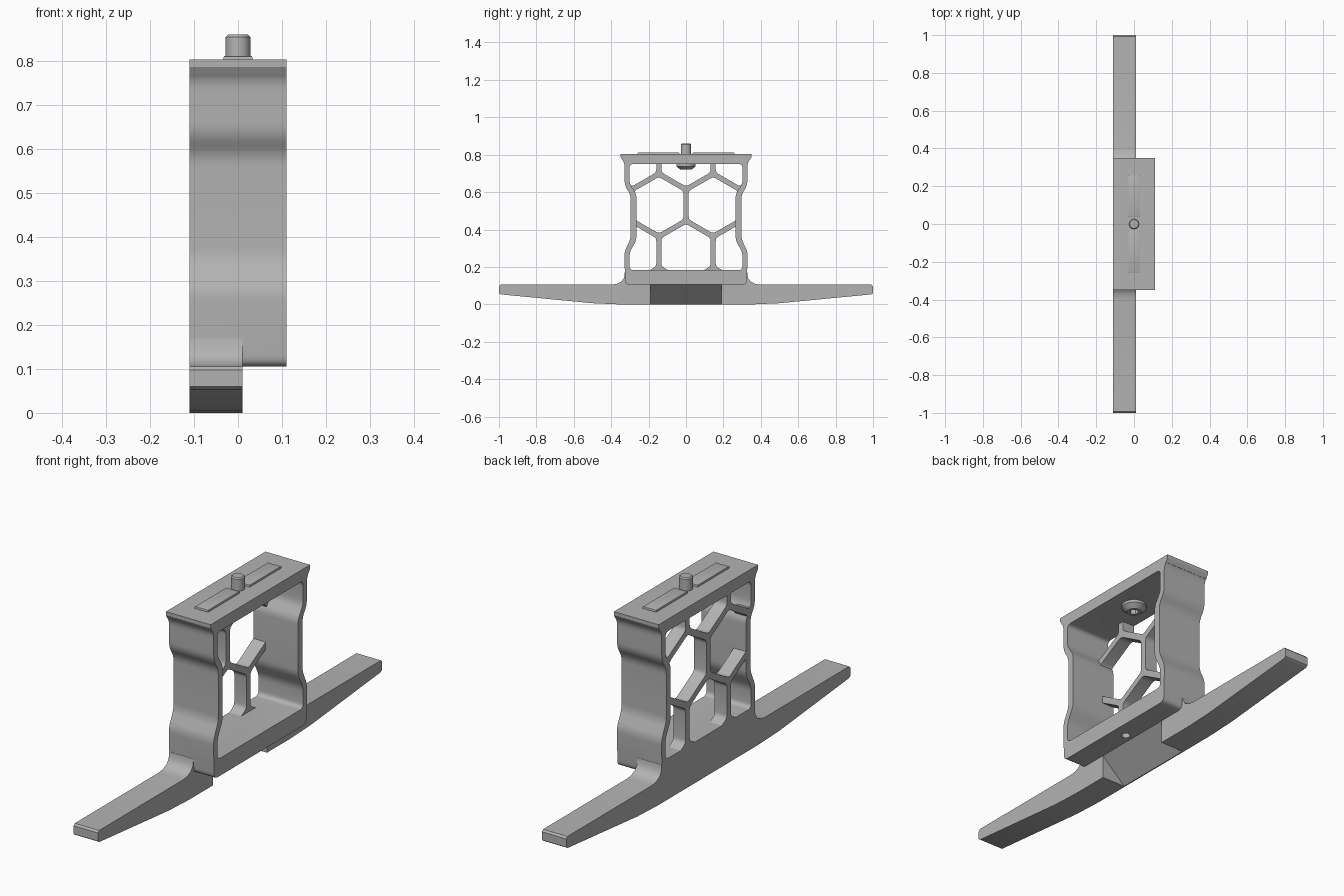
import bpy, bmesh, math
from mathutils import Vector, Matrix

old = bpy.data.objects.get("Cube")
if old:
    bpy.data.objects.remove(old, do_unlink=True)

grey = bpy.data.materials.new("satin_grey")
grey.use_nodes = True
grey.diffuse_color = (0.45, 0.45, 0.45, 1)
grey.node_tree.nodes["Principled BSDF"].inputs["Base Color"].default_value = grey.diffuse_color


def add_object(name, bm):
    bmesh.ops.recalc_face_normals(bm, faces=bm.faces)
    mesh = bpy.data.meshes.new(name)
    bm.to_mesh(mesh)
    bm.free()
    mesh.materials.append(grey)
    obj = bpy.data.objects.new(name, mesh)
    bpy.context.collection.objects.link(obj)
    return obj


def mirrored(half):
    """Complete a symmetric (y, z) outline listed along its +y half."""
    return half + [(-y, z) for y, z in reversed(half)]


def rounded(points, radius, steps=5):
    """Soften every corner of an outline."""
    pts = [Vector(p) for p in points]
    out = []
    for i, p in enumerate(pts):
        ends = []
        for q in (pts[i - 1], pts[(i + 1) % len(pts)]):
            d = q - p
            ends.append(p + d.normalized() * min(radius, 0.45 * d.length))
        a, b = ends
        for k in range(steps + 1):
            t = k / steps
            out.append(a * (1 - t) ** 2 + p * 2 * t * (1 - t) + b * t * t)
    return out


def add_prism(bm, outline, x0, x1):
    low = [bm.verts.new((x0, p[0], p[1])) for p in outline]
    high = [bm.verts.new((x1, p[0], p[1])) for p in outline]
    bm.faces.new(low)
    bm.faces.new(high)
    for i in range(len(low)):
        bm.faces.new((low[i - 1], low[i], high[i], high[i - 1]))


def prism(name, outline, x0, x1):
    bm = bmesh.new()
    add_prism(bm, outline, x0, x1)
    return add_object(name, bm)


def add_cone(bm, r_low, r_high, z0, z1, x=0, sides=40):
    bmesh.ops.create_cone(bm, cap_ends=True, segments=sides, radius1=r_low, radius2=r_high,
                          depth=z1 - z0, matrix=Matrix.Translation((x, 0, (z0 + z1) / 2)))


def cone(name, *args, **kw):
    bm = bmesh.new()
    add_cone(bm, *args, **kw)
    return add_object(name, bm)


def combine(target, other, operation):
    mod = target.modifiers.new("combine", "BOOLEAN")
    mod.operation = operation
    mod.solver = "EXACT"
    mod.object = other
    bpy.context.view_layer.objects.active = target
    bpy.ops.object.modifier_apply(modifier=mod.name)
    bpy.data.objects.remove(other, do_unlink=True)


LEFT, RIGHT, LEG_EDGE = -0.11, 0.11, 0.01

# Waisted box frame: outer shell minus its opening
shell = mirrored([(0.325, 0.105), (0.33, 0.28), (0.296, 0.35), (0.296, 0.585),
                  (0.328, 0.635), (0.328, 0.755), (0.35, 0.785), (0.35, 0.803)])
opening = mirrored([(0.302, 0.183), (0.302, 0.275), (0.265, 0.345), (0.265, 0.59),
                    (0.302, 0.645), (0.302, 0.75)])
frame = prism("frame", rounded(shell, 0.025)[:], LEFT, RIGHT)
combine(frame, prism("opening", rounded(opening, 0.022), -0.2, 0.2), "DIFFERENCE")

# Crisp upper rim over the softened shell corners
rim = mirrored([(0.34, 0.77), (0.35, 0.787), (0.35, 0.803)])
rim = [(y, z) for y, z in rim]
combine(frame, prism("rim", rim[:3] + rim[3:] + [(-0.32, 0.77), (0.32, 0.77)], LEFT, RIGHT), "UNION")

# Honeycomb panel behind the opening
PITCH, MIDDLE, STRUT = 0.29, 0.53, 0.028
panel = prism("honeycomb", mirrored([(0.312, 0.15), (0.312, 0.275), (0.28, 0.345), (0.28, 0.59),
                                     (0.312, 0.645), (0.312, 0.78)]), LEFT, LEFT + 0.06)
bm = bmesh.new()
radius = (PITCH - STRUT) / math.sqrt(3)
for row in (-1, 0, 1):
    shift = 0 if row else PITCH / 2
    for column in (-2, -1, 0, 1):
        cy = column * PITCH + shift
        cz = MIDDLE + row * PITCH * math.sqrt(3) / 2
        cell = [(cy + radius * math.sin(k * math.pi / 3), cz + radius * math.cos(k * math.pi / 3))
                for k in range(6)]
        add_prism(bm, rounded(cell, 0.015, 3), -0.2, 0.1)
combine(panel, add_object("cells", bm), "DIFFERENCE")
combine(frame, panel, "UNION")

# Long tapered feet blending up into the frame
feet = mirrored([(0.36, 0.0), (0.5, 0.006), (0.99, 0.053), (1.0, 0.06), (1.0, 0.097), (0.992, 0.105),
                 (0.40, 0.105), (0.37, 0.109), (0.345, 0.122), (0.331, 0.142), (0.328, 0.17),
                 (0.31, 0.17)])
base = prism("feet", feet, LEFT, LEG_EDGE)

# Sloped relief under the middle of the base
bm = bmesh.new()
wedge = [(-0.116, -0.01), (0.01, 0.105), (0.03, 0.105), (0.03, -0.01)]
ends = [[bm.verts.new((x, y, z)) for x, z in wedge] for y in (-0.19, 0.19)]
for end in ends:
    bm.faces.new(end)
for i in range(4):
    bm.faces.new((ends[0][i - 1], ends[0][i], ends[1][i], ends[1][i - 1]))
combine(base, add_object("relief", bm), "DIFFERENCE")
combine(frame, base, "UNION")

# Blind hole under the overhanging floor
combine(frame, cone("screw_hole", 0.018, 0.018, 0.06, 0.15, x=0.045), "DIFFERENCE")

# Two guide pads on top
pads = []
for name, side in (("front_pad", -1), ("back_pad", 1)):
    bm = bmesh.new()
    bmesh.ops.create_cube(bm, size=1, matrix=Matrix.Translation((0, side * 0.147, 0.8))
                          @ Matrix.Diagonal((0.066, 0.222, 0.024, 1)))
    upright = [e for e in bm.edges if min(v.co.z for v in e.verts) > 0.805]
    bmesh.ops.bevel(bm, geom=upright, offset=0.004, segments=2, affect="EDGES", profile=0.5)
    pads.append(add_object(name, bm))

# Mounting screw: chamfered stud above, countersunk socket head below
bm = bmesh.new()
add_cone(bm, 0.028, 0.028, 0.79, 0.855)
add_cone(bm, 0.028, 0.023, 0.855, 0.86)
stud = add_object("screw_stud", bm)
bm = bmesh.new()
add_cone(bm, 0.052, 0.052, 0.738, 0.76)
head = add_object("screw_head", bm)
combine(head, cone("taper", 0.03, 0.052, 0.72, 0.738), "UNION")
combine(head, cone("socket", 0.02, 0.02, 0.70, 0.742, sides=6), "DIFFERENCE")

# Smooth curved faces, keep edges sharp
bpy.ops.object.select_all(action="DESELECT")
for obj in [frame, stud, head] + pads:
    obj.select_set(True)
bpy.context.view_layer.objects.active = frame
bpy.ops.object.shade_smooth_by_angle(angle=math.radians(30))
